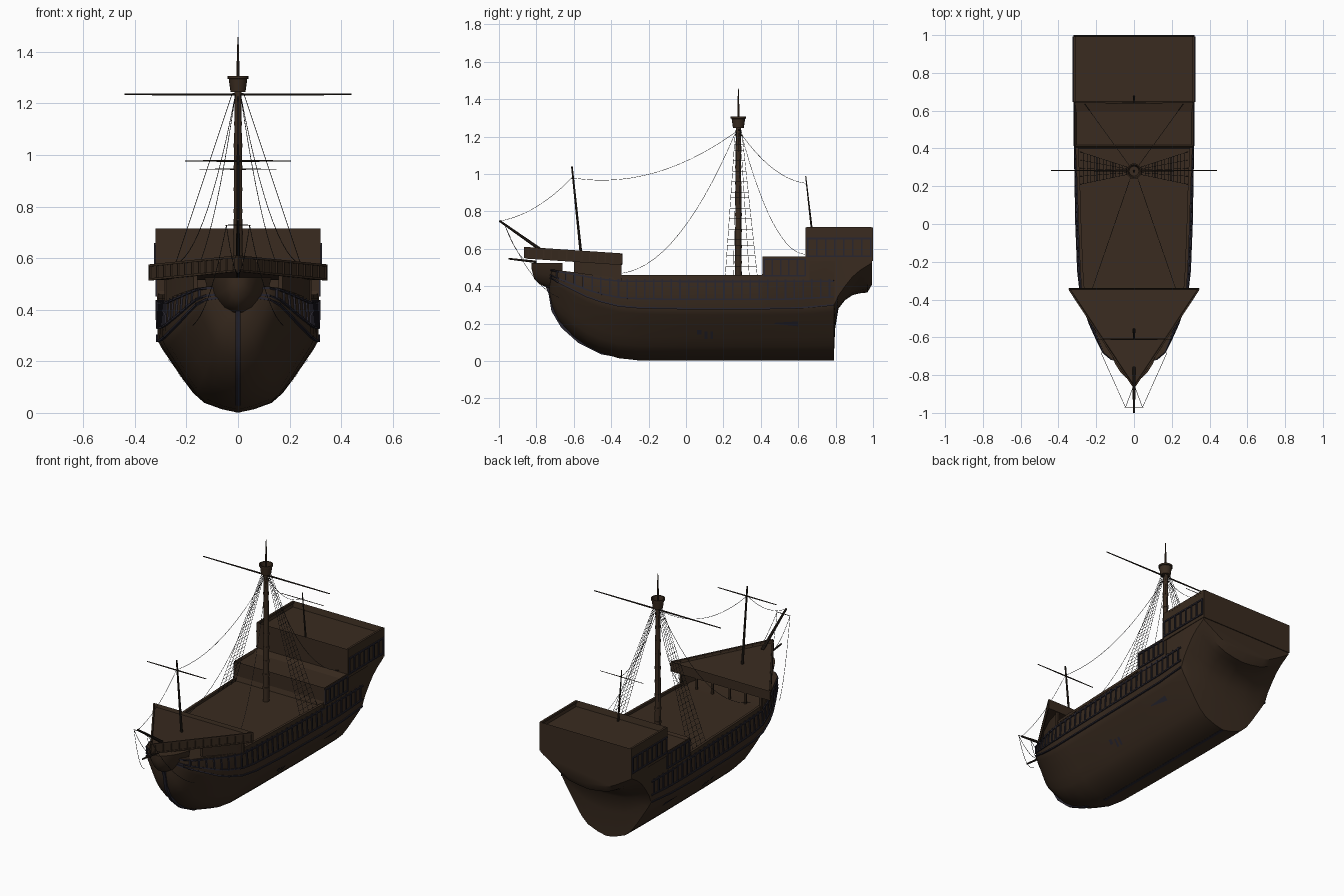
import bpy, bmesh, math
from mathutils import Vector

if "Cube" in bpy.data.objects:
    bpy.data.objects.remove(bpy.data.objects["Cube"])

def material(name, col):
    m = bpy.data.materials.new(name)
    m.diffuse_color = (*col, 1)
    m.use_nodes = True
    m.node_tree.nodes["Principled BSDF"].inputs["Base Color"].default_value = m.diffuse_color
    return m

WOOD = material("brown wood", (0.041, 0.024, 0.014))
TRIM = material("dark blue trim", (0.021, 0.019, 0.029))
SPAR = material("dark spar wood", (0.020, 0.014, 0.010))
ROPE = material("dark rope", (0.018, 0.017, 0.018))

def finish(name, bm, mat, angle=35):
    bmesh.ops.recalc_face_normals(bm, faces=bm.faces)
    me = bpy.data.meshes.new(name)
    bm.to_mesh(me)
    bm.free()
    ob = bpy.data.objects.new(name, me)
    bpy.context.collection.objects.link(ob)
    me.materials.append(mat)
    bpy.ops.object.select_all(action='DESELECT')
    ob.select_set(True)
    bpy.context.view_layer.objects.active = ob
    bpy.ops.object.shade_smooth_by_angle(angle=math.radians(angle))
    return ob

def skin(bm, rings):
    """Join rings of points into a capped skin."""
    vs = [[bm.verts.new(p) for p in r] for r in rings]
    n = len(vs[0])
    for a, b in zip(vs, vs[1:]):
        for i in range(n):
            bm.faces.new((a[i], a[(i + 1) % n], b[(i + 1) % n], b[i]))
    bm.faces.new(vs[0])
    bm.faces.new(vs[-1][::-1])

def tube(bm, pts, r, n=4):
    """Sweep an n-sided section along points; r is a number or a list."""
    pts = [Vector(p) for p in pts]
    rings = []
    for i, p in enumerate(pts):
        d = (pts[min(i + 1, len(pts) - 1)] - pts[max(i - 1, 0)]).normalized()
        ref = Vector((1, 0, 0)) if abs(d.x) < 0.8 else Vector((0, 0, 1))
        u = d.cross(ref).normalized()
        v = d.cross(u)
        q = r[i] if isinstance(r, list) else r
        rings.append([p + q * (math.cos(a) * u + math.sin(a) * v)
                      for a in [2 * math.pi * (k + .5) / n for k in range(n)]])
    skin(bm, rings)

def tubes(name, paths, r, mat, n=4):
    bm = bmesh.new()
    for p in paths:
        tube(bm, p, r, n)
    return finish(name, bm, mat)

def sag(a, b, drop, n=14):
    a, b = Vector(a), Vector(b)
    return [a.lerp(b, i / n) - Vector((0, 0, drop * 4 * (i / n) * (1 - i / n))) for i in range(n + 1)]

def mirror(paths):
    return paths + [[(-p[0], p[1], p[2]) for p in path] for path in paths]

def deck_block(name, outline, zb, zt, rim=0.012, depth=0.03):
    """Block on an xy outline whose top is sunk inside a rim."""
    bm = bmesh.new()
    lo = [bm.verts.new((x, y, zb(y))) for x, y in outline]
    hi = [bm.verts.new((x, y, zt(y))) for x, y in outline]
    n = len(lo)
    for i in range(n):
        bm.faces.new((lo[i], lo[(i + 1) % n], hi[(i + 1) % n], hi[i]))
    bm.faces.new(lo[::-1])
    top = bm.faces.new(hi)
    bm.normal_update()
    if depth:
        bmesh.ops.inset_region(bm, faces=[top], thickness=rim)
        bmesh.ops.translate(bm, verts=top.verts, vec=(0, 0, -depth))
    return finish(name, bm, WOOD)

# Hull stations: y, bottom z, knuckle z, knuckle half width, top z, top half width
ST = [(-.73, .36, .45, .05, .49, .06), (-.715, .29, .44, .12, .49, .12),
      (-.68, .215, .42, .16, .485, .16), (-.6, .13, .38, .2, .475, .192),
      (-.53, .08, .345, .232, .465, .222), (-.46, .045, .32, .257, .455, .247),
      (-.36, .015, .295, .282, .445, .275), (-.25, .003, .285, .295, .445, .283),
      (0, .003, .28, .305, .445, .293), (.4, .003, .28, .312, .445, .305),
      (.42, .003, .28, .312, .5, .312), (.65, .003, .285, .312, .56, .312),
      (.79, .003, .30, .312, .6, .314), (.797, .17, .31, .312, .6, .315),
      (.815, .28, .35, .313, .6, .315), (.85, .325, .40, .314, .6, .315),
      (.89, .352, .45, .315, .6, .316), (.93, .362, .485, .316, .6, .316),
      (.97, .366, .51, .316, .6, .316), (.995, .41, .525, .316, .6, .316)]
SHAPE = [(.03, 0), (.2, .04), (.42, .13), (.56, .27), (.68, .45), (.82, .68), (.94, .88), (1, 1)]

def at(y):
    for a, b in zip(ST, ST[1:]):
        if y <= b[0]:
            f = (y - a[0]) / (b[0] - a[0])
            return [p + (q - p) * f for p, q in zip(a, b)]
    return ST[-1]

def side(y, f, out=0.002):
    """Point on the upper hull side, f from knuckle to top."""
    _, b, k, w, t, tw = at(y)
    t = min(t, .445) if y > -.36 else t
    return (w + (tw - w) * f + out, y, k + (t - k) * f)

def below(y, z, out=0.003):
    """Point on the hull below the knuckle at height z."""
    _, b, k, w, _, _ = at(y)
    f = (z - b) / (k - b)
    for (xa, za), (xb, zb) in zip(SHAPE, SHAPE[1:]):
        if f <= zb:
            return (w * (xa + (xb - xa) * (f - za) / (zb - za)) + out, y, z - out)
    return (w + out, y, z)

bm = bmesh.new()
rings = []
for y, b, k, w, t, tw in ST:
    half = [(w * fx, y, b + (k - b) * fz) for fx, fz in SHAPE] + [(tw, y, t)]
    rings.append(half + [(-x, yy, z) for x, yy, z in half[::-1]])
skin(bm, rings)
finish("hull", bm, WOOD)

# Keel and stem
tubes("keel_and_stem", [[(0, .785, .012), (0, -.25, .012), (0, -.45, .045), (0, -.57, .105),
                         (0, -.66, .185), (0, -.71, .27), (0, -.725, .36), (0, -.74, .40)]], .014, TRIM)

# Beak: a keeled trough under the forecastle tip
bm = bmesh.new()
rings = []
for y, h, b in [(-.66, .13, .37), (-.74, .10, .392), (-.78, .075, .408), (-.812, .045, .44), (-.825, .02, .49)]:
    t = .525
    half = [(h, t), (h * .85, b + (t - b) * .5), (h * .5, b + (t - b) * .16), (h * .15, b)]
    rings.append([(x, y, z) for x, z in half] + [(-x, y, z) for x, z in half[::-1]])
skin(bm, rings)
finish("beak", bm, WOOD, 50)

# Small dark plates on the lower hull
bm = bmesh.new()
for y0, y1, za, zb, zc in [(.47, .60, .203, .2, .215), (.06, .082, .145, .145, .17),
                           (.10, .115, .12, .12, .16), (.13, .145, .12, .12, .16)]:
    for s in (1, -1):
        quad = [below(y0, za), below(y1, zb - (.012 if y0 > .4 else 0)), below(y1, zc), below(y0, zc if y0 < .4 else .207)]
        bm.faces.new([bm.verts.new((s * x, y, z)) for x, y, z in quad])
finish("hull_plates", bm, TRIM)

# Wales, ribs and rails
ys = [-.725, -.715, -.68, -.6, -.53, -.46, -.36, -.25, 0, .2, .4, .6, .79]
tubes("wales", mirror([[side(y, 0) for y in ys], [side(y, .3) for y in ys]]), .006, TRIM)
tubes("side_ribs", mirror([[side(-.69 + i * .047, .3), side(-.69 + i * .047, .95)]
                           for i in range(32)]), .006, TRIM)
tubes("upper_wale", mirror([[side(y, .88) for y in ys]]), .006, TRIM)
tubes("waist_rail", mirror([[(side(y, 1)[0] - .008, y, .452) for y in (-.35, -.25, 0, .2, .41)]]), .011, WOOD)

# Aft castles
rect = lambda x, y0, y1: [(-x, y0), (x, y0), (x, y1), (-x, y1)]
deck_block("quarterdeck", rect(.314, .41, .66), lambda y: .43, lambda y: .56, depth=.015)
deck_block("poop", rect(.319, .64, 1), lambda y: .535, lambda y: .715, depth=.035)
aft = [[(.316, .418 + i * .044, .455), (.316, .418 + i * .044, .545)] for i in range(6)]
aft += [[(.321, .652 + i * .048, .56), (.321, .652 + i * .048, .655)] for i in range(8)]
aft += [[(.316, .415, z), (.316, .64, z)] for z in (.455, .545)]
aft += [[(.321, .645, z), (.321, .993, z)] for z in (.56, .655)]
tubes("aft_castle_frames", mirror(aft), .006, TRIM)
tubes("poop_rail", mirror([[(.313, .645, .709), (.313, .993, .709)]]), .009, WOOD)

# Triangular forecastle
fz = lambda y: .575 + (-.34 - y) * .067
deck_block("forecastle", [(-.347, -.34), (.347, -.34), (0, -.866)], lambda y: fz(y) - .06, fz, depth=.02)
wall = [(.282, -.345), (.24, -.47), (.172, -.6)]
for s in (1, -1):
    line = [(s * x, y) for x, y in wall] + [(s * (x - .014), y) for x, y in wall[::-1]]
    deck_block("forecastle_wall", line, lambda y: .43, lambda y: fz(y) - .05, depth=0)
edge = lambda f: (.347 * (1 - f), -.34 - .526 * f)
ribs = []
for i in range(13):
    x, y = edge(.02 + i * .078)
    ribs.append([(x, y, fz(y) - .062), (x, y, fz(y) - .008)])
tubes("forecastle_ribs", mirror(ribs), .005, WOOD)
tubes("forecastle_rails", mirror([[(*edge(f), fz(edge(f)[1]) - d) for f in (.01, .98)] for d in (.004, .058)]),
      .006, WOOD)
tubes("forecastle_posts", mirror([[(x, -.35, .43), (x, -.35, .53)] for x in (.06, .17, .28)]), .008, WOOD)

# Main mast with bands, topmast and crow's nest
bm = bmesh.new()
tube(bm, [(0, .28, .43), (0, .28, 1.26)], [.019, .014], 12)
for i in range(9):
    z = .52 + i * .085
    tube(bm, [(0, .28, z), (0, .28, z + .015)], .0205 - i * .0005, 12)
tube(bm, [(0, .28, 1.25), (0, .28, 1.38), (0, .28, 1.458)], [.007, .005, .002], 8)
finish("main_mast", bm, WOOD)
bm = bmesh.new()
rings = []
for r, z in [(.029, 1.245), (.036, 1.295), (.041, 1.296), (.041, 1.306), (.034, 1.306), (.026, 1.262)]:
    rings.append([(r * math.cos(a), .28 + r * math.sin(a), z) for a in [math.pi * k / 8 for k in range(16)]])
skin(bm, rings)
finish("crows_nest", bm, WOOD)

# Smaller spars and yards
def spar(name, a, b, r0, r1):
    bm = bmesh.new()
    tube(bm, [a, b], [r0, r1], 8)
    finish(name, bm, SPAR)

def yard(name, half, y, z, r):
    bm = bmesh.new()
    tube(bm, [(-half, y, z), (0, y, z), (half, y, z)], [r * .6, r, r * .6], 8)
    finish(name, bm, SPAR)

spar("fore_mast", (0, -.56, .56), (0, -.61, 1.04), .008, .005)
spar("mizzen_mast", (0, .675, .68), (0, .64, .988), .006, .003)
spar("bowsprit", (0, -.76, .583), (0, -.998, .75), .010, .006)
spar("beak_spar", (0, -.80, .53), (0, -.95, .547), .007, .005)
yard("main_yard", .44, .283, 1.235, .005)
yard("fore_yard", .205, -.61, .977, .004)
yard("mizzen_yard", .15, .64, .945, .0025)
yard("bowsprit_yard", .05, -.97, .728, .0025)

# Shrouds with ratlines
feet = [Vector((.285, .21 + i * .043, .45)) for i in range(5)]
heads = [Vector((.022, .265 + i * .008, 1.24)) for i in range(5)]
tubes("shrouds", mirror([[f, h] for f, h in zip(feet, heads)]), .0013, ROPE, 3)
tubes("ratlines", mirror([[f.lerp(h, k / 28) for f, h in zip(feet, heads)] for k in range(1, 27)]),
      .001, ROPE, 3)

# Stays
top = (0, .28, 1.235)
stays = [sag(top, (0, -.61, .98), .10), sag(top, (0, .64, .95), .06),
         sag((0, -.61, .98), (0, -.99, .75), .04)]
stays += mirror([sag((.01, .27, 1.235), (.22, -.34, .47), .17), sag((.01, .29, 1.235), (.26, .635, .57), .16),
                 sag((.045, -.97, .728), (.175, -.68, .34), .07), sag((.045, -.97, .728), (.0, -.85, .53), .03)])
tubes("stays", stays, .0014, ROPE, 3)
